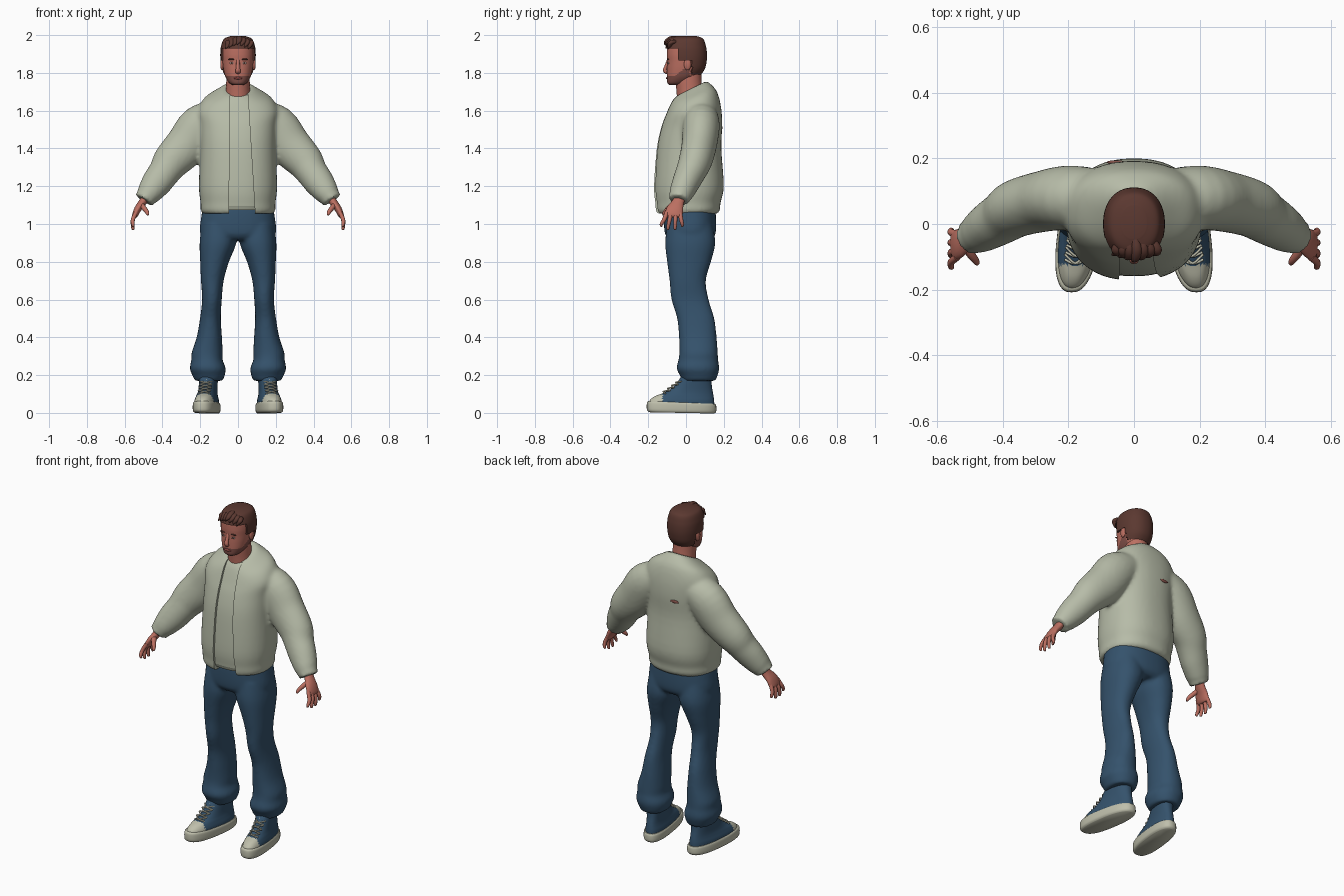
import bpy, bmesh, math
from mathutils import Vector, Matrix

cube = bpy.data.objects.get("Cube")
if cube:
    bpy.data.objects.remove(cube, do_unlink=True)


def material(name, *rgb):
    m = bpy.data.materials.new(name)
    m.use_nodes = True
    m.diffuse_color = (*rgb, 1)
    m.node_tree.nodes["Principled BSDF"].inputs["Base Color"].default_value = (*rgb, 1)
    return m


SAGE = material("sage_cloth", .47, .5, .39)
DENIM = material("blue_denim", .035, .085, .15)
CREAM = material("cream_rubber", .52, .52, .41)
SKIN = material("skin", .5, .16, .12)
HAIR = material("brown_hair", .105, .04, .03)
STUBBLE = material("stubble", .22, .08, .065)
LIP = material("lip", .33, .08, .07)
WHITE = material("eye_white", .5, .4, .36)


def spline(rows, steps):
    """Resample rows of numbers with a smooth curve through them."""
    out = []
    for i in range(len(rows) - 1):
        quad = [rows[max(0, i - 1)], rows[i], rows[i + 1], rows[min(i + 2, len(rows) - 1)]]
        for k in range(steps):
            t = k / steps
            out.append([b + t / 2 * (c - a + t * (2*a - 5*b + 4*c - d + t * (3*(b - c) + d - a)))
                        for a, b, c, d in zip(*quad)])
    return out + [list(rows[-1])]


def curve_point(angle, power):
    c, s = math.cos(angle), math.sin(angle)
    return (math.copysign(abs(c) ** (2 / power), c), math.copysign(abs(s) ** (2 / power), s))


def bridge(bm, rings):
    loops = [[bm.verts.new(p) for p in ring] for ring in rings]
    for lo, hi in zip(loops, loops[1:]):
        for i in range(len(lo)):
            j = (i + 1) % len(lo)
            bm.faces.new((lo[i], lo[j], hi[j], hi[i]))
    bm.faces.new(loops[0])
    bm.faces.new(loops[-1])


def loft(bm, rows, power=2, n=40, steps=4, splay=0):
    """Stack level rings; row = height, front, back, half width, centre x, tilt."""
    rings = []
    for z, front, back, rx, cx, tilt in spline([(*r, 0, 0)[:6] if len(r) < 6 else r for r in rows], steps):
        ring = []
        for i in range(n):
            u, v = curve_point(math.tau * i / n, power)
            dy = v * (back - front) / 2
            y = (front + back) / 2 + dy
            ring.append((cx + u * rx - splay * y, y, z + tilt * dy))
        rings.append(ring)
    bridge(bm, rings)


def tube(bm, rows, ref=(0, 1, 0), n=20, steps=4):
    """Sweep an oval along a path; row = x, y, z, side radius, radius along ref."""
    pts = spline(rows, steps)
    rings = []
    for i, (x, y, z, a, b) in enumerate(pts):
        d = (Vector(pts[min(i + 1, len(pts) - 1)][:3]) - Vector(pts[max(i - 1, 0)][:3])).normalized()
        r = Vector(ref)
        r = (r - d * r.dot(d)).normalized()
        side = d.cross(r)
        rings.append([Vector((x, y, z)) + side * a * math.cos(t) + r * b * math.sin(t)
                      for t in (math.tau * k / n for k in range(n))])
    bridge(bm, rings)


def ball(bm, centre, size):
    bmesh.ops.create_uvsphere(bm, u_segments=20, v_segments=12, radius=1,
                              matrix=Matrix.Translation(centre) @ Matrix.Diagonal((*size, 1)))


def mirror(bm):
    copy = bmesh.ops.duplicate(bm, geom=bm.verts[:] + bm.edges[:] + bm.faces[:])
    verts = [e for e in copy["geom"] if isinstance(e, bmesh.types.BMVert)]
    bmesh.ops.scale(bm, vec=(-1, 1, 1), verts=verts)


def make(name, bm, mats, rule=None, keep=None, voxel=0, cutter=None, shell=0):
    bmesh.ops.recalc_face_normals(bm, faces=bm.faces[:])
    if keep:
        drop = [f for f in bm.faces if not keep(f.calc_center_median())]
        bmesh.ops.delete(bm, geom=drop, context='FACES')
    if rule:
        for f in bm.faces:
            f.material_index = rule(f.calc_center_median())
    me = bpy.data.meshes.new(name)
    bm.to_mesh(me)
    bm.free()
    ob = bpy.data.objects.new(name, me)
    bpy.context.collection.objects.link(ob)
    for m in mats:
        me.materials.append(m)
    if voxel:
        mod = ob.modifiers.new("blend", 'REMESH')
        mod.mode, mod.voxel_size = 'VOXEL', voxel
        mod = ob.modifiers.new("soften", 'SMOOTH')
        mod.factor, mod.iterations = .5, 5
    if cutter:
        mod = ob.modifiers.new("opening", 'BOOLEAN')
        mod.operation, mod.object = 'DIFFERENCE', cutter
    if shell:
        mod = ob.modifiers.new("thickness", 'SOLIDIFY')
        mod.thickness, mod.offset = shell, -1
    if ob.modifiers:
        # bake the modifiers so that smoothing works on the final faces
        bpy.context.view_layer.update()
        baked = bpy.data.meshes.new_from_object(ob.evaluated_get(bpy.context.evaluated_depsgraph_get()))
        ob.modifiers.clear()
        ob.data = baked
        if not baked.materials:
            baked.materials.append(mats[0])
    bpy.ops.object.select_all(action='DESELECT')
    ob.select_set(True)
    bpy.context.view_layer.objects.active = ob
    bpy.ops.object.shade_smooth_by_angle(angle=math.radians(50))
    return ob


# Jacket: torso and sleeves blended, then opened along the front
torso = [(1.055, -.155, .165, .187, 0, 0), (1.075, -.163, .18, .198, 0, 0), (1.11, -.165, .182, .198, 0, 0),
         (1.2, -.172, .2, .207, 0, 0), (1.4, -.157, .187, .2, 0, 0), (1.52, -.133, .192, .203, 0, .05),
         (1.6, -.108, .185, .212, 0, .15), (1.66, -.09, .165, .18, 0, .3),
         (1.695, -.075, .135, .12, 0, .4), (1.715, -.06, .108, .078, 0, .5)]
sleeve = [(.1, .075, 1.58, .08, .09), (.195, .08, 1.52, .115, .098), (.27, .07, 1.42, .113, .093),
          (.35, .05, 1.335, .1, .088), (.39, .025, 1.275, .085, .08), (.43, 0, 1.22, .08, .073),
          (.47, -.025, 1.165, .066, .064), (.485, -.033, 1.145, .056, .057), (.498, -.038, 1.125, .054, .055)]
bm = bmesh.new()
bridge(bm, [[(-.05, y, .9), (.1, y, .9), (.045, y, 1.8), (-.04, y, 1.8)] for y in (-.4, -.03)])
opening = make("opening_cutter", bm, [SAGE])
opening.hide_render = True
bm = bmesh.new()
tube(bm, sleeve, n=32)
mirror(bm)
loft(bm, torso, 2.3, 56)
make("jacket", bm, [SAGE], voxel=.011, cutter=opening)
bpy.data.objects.remove(opening, do_unlink=True)

bm = bmesh.new()
loft(bm, [(z + .02 if z < 1.1 else z - .006, f + .013, b - .02, rx - .014, cx, t)
          for z, f, b, rx, cx, t in torso], 2.3, 56)
make("shirt", bm, [SAGE])

bm = bmesh.new()
ball(bm, (-.055, .188, 1.51), (.028, .006, .009))
make("back_mark", bm, [STUBBLE])

# Trousers: hips and legs blended
bm = bmesh.new()
loft(bm, [(1.0, -.1, .14, .09, .1, 0), (.9, -.11, .155, .097, .106, 0), (.8, -.1, .132, .076, .124, 0),
          (.7, -.087, .105, .06, .136, 0), (.6, -.077, .12, .052, .138, 0), (.5, -.047, .15, .055, .146, 0),
          (.4, -.037, .162, .067, .152, 0), (.32, -.035, .168, .082, .163, 0), (.28, -.04, .17, .083, .164, 0),
          (.235, -.05, .176, .095, .16, 0), (.2, -.033, .168, .086, .156, 0),
          (.17, -.02, .157, .074, .155, 0)], 2.2)
mirror(bm)
loft(bm, [(.915, -.085, .13, .15), (.95, -.112, .157, .2), (1.05, -.117, .158, .193), (1.12, -.11, .15, .18)], 2.3)
make("trousers", bm, [DENIM], voxel=.01)

# Shoes
bm = bmesh.new()
loft(bm, [(0, -.195, .15, .058, .163, -.02), (.012, -.207, .16, .066, .163, -.02),
          (.045, -.207, .16, .066, .163, -.04), (.055, -.2, .155, .061, .163, -.04)], 2.5, splay=.13)
mirror(bm)
make("shoe_soles", bm, [CREAM])
bm = bmesh.new()
loft(bm, [(.04, -.197, .15, .06, .163, 0), (.065, -.193, .149, .059, .163, 0), (.088, -.165, .146, .053, .163, 0),
          (.11, -.11, .142, .048, .163, 0), (.14, -.065, .137, .047, .163, 0),
          (.2, -.02, .132, .05, .163, 0)], 2.3, 64, 6, splay=.13)
mirror(bm)
make("shoe_uppers", bm, [DENIM, CREAM], rule=lambda c: int(c.y < -.125))
bm = bmesh.new()
for k in range(5):
    y, z = -.12 + .022 * k, .108 + .016 * k
    for s in (-1, 1):
        cx = .163 - .13 * y
        tube(bm, [(cx - .032 * s, y + .012, z - .006, .004, .004), (cx, y, z + .005, .004, .004),
                  (cx + .032 * s, y + .028, z + .01, .004, .004)], ref=(0, 0, 1), n=8)
mirror(bm)
make("shoe_laces", bm, [CREAM])

# Hands
bm = bmesh.new()
tube(bm, [(.485, -.03, 1.15, .022, .03), (.505, -.042, 1.115, .021, .032), (.53, -.058, 1.08, .019, .044),
          (.546, -.066, 1.045, .015, .046), (.55, -.067, 1.035, .005, .036)])
for base, tip, low in ((-.1, -.13, .985), (-.078, -.095, .968), (-.055, -.058, .968), (-.032, -.02, .985)):
    tube(bm, [(.538, base, 1.065, .011, .012), (.556, (base + tip) / 2, 1.025, .011, .011),
              (.557, tip, low + .015, .009, .009), (.553, tip, low + .003, .006, .006),
              (.552, tip, low, .001, .001)], n=12)
tube(bm, [(.515, -.06, 1.105, .014, .018), (.498, -.09, 1.085, .013, .014), (.483, -.11, 1.065, .011, .011),
          (.477, -.12, 1.05, .007, .007), (.476, -.121, 1.046, .001, .001)], n=12)
mirror(bm)
make("hands", bm, [SKIN])

# Neck and head
bm = bmesh.new()
loft(bm, [(1.63, -.045, .09, .07), (1.7, -.05, .088, .064), (1.76, -.056, .082, .062), (1.82, -.06, .08, .06)])
make("neck", bm, [SKIN])
skull = [(1.735, -.088, -.03, .026), (1.748, -.099, .01, .047), (1.78, -.1, .06, .067), (1.82, -.1, .088, .077),
         (1.86, -.099, .098, .082), (1.9, -.101, .1, .084), (1.94, -.097, .095, .08), (1.968, -.075, .08, .064),
         (1.983, -.035, .045, .028)]
bm = bmesh.new()
loft(bm, skull, 2.3, 72, 8)
make("head", bm, [SKIN, STUBBLE],
     rule=lambda c: int(c.y < .02 and c.z < 1.785 + max(0, c.y + .06) * .7 and c.z > 1.7))

bm = bmesh.new()
tube(bm, [(0, -.094, 1.868, .009, .007), (0, -.105, 1.835, .01, .009), (0, -.112, 1.815, .013, .01),
          (0, -.106, 1.803, .014, .008), (0, -.099, 1.798, .006, .004)], ref=(0, 1, 0))
make("nose", bm, [SKIN])
bm = bmesh.new()
ball(bm, (.084, .008, 1.845), (.01, .019, .031))
mirror(bm)
make("ears", bm, [SKIN])
bm = bmesh.new()
ball(bm, (0, -.1, 1.772), (.024, .006, .006))
make("lips", bm, [LIP])
for name, x, y, z, size, mat in (("eyes", .033, -.094, 1.852, (.013, .004, .006), WHITE),
                                 ("irises", .033, -.096, 1.852, (.005, .004, .006), HAIR),
                                 ("eyebrows", .035, -.096, 1.872, (.019, .005, .004), HAIR)):
    bm = bmesh.new()
    ball(bm, (x, y, z), size)
    mirror(bm)
    make(name, bm, [mat])


# Hair cap trimmed along the hairline, with a swept fringe
def hairline(c):
    nape = c.y > .032 and c.z > 1.79
    temple = c.z > 1.865 and c.y > -.045
    return nape or temple or c.z > 1.932


bm = bmesh.new()
loft(bm, [(z + (.012 if z > 1.95 else 0), f - .01, b + .011, rx + .01) for z, f, b, rx in skull[2:]], 2.2, 72, 8)
make("hair", bm, [HAIR], keep=hairline, shell=.014)
bm = bmesh.new()
for k in range(7):
    x = -.06 + .02 * k
    lift = .012 - abs(x) * .35
    tube(bm, [(x * .7, -.03, 1.972 + lift, .01, .008), (x + .008, -.075, 1.972 + lift, .016, .012),
              (x + .004, -.104 + abs(x) * .3, 1.955 + lift, .013, .01),
              (x - .006, -.112 + abs(x) * .3, 1.938 + lift, .003, .003)], ref=(0, 0, 1), n=12)
make("fringe", bm, [HAIR])
